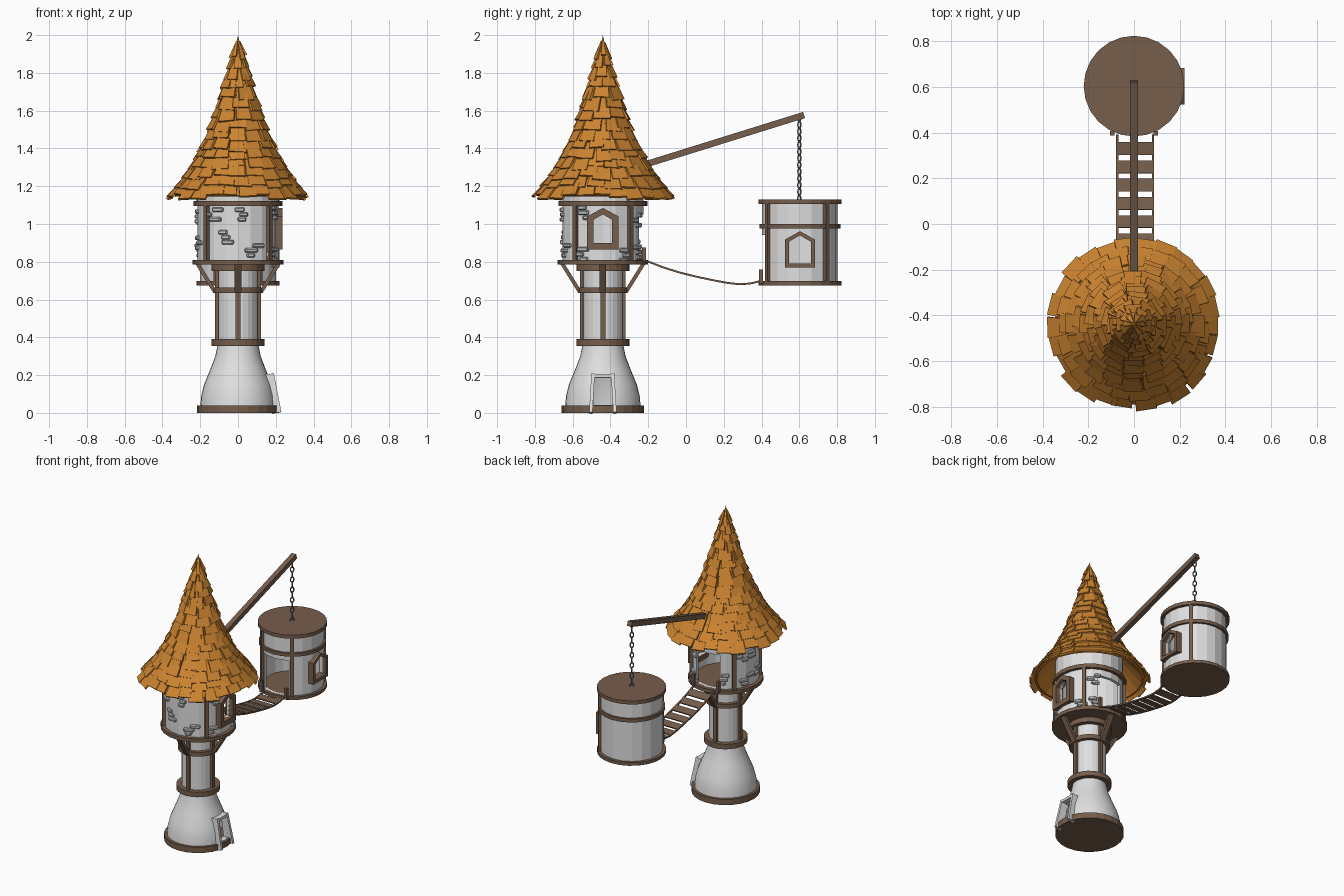
import bpy, bmesh, math, random
from mathutils import Vector, Matrix

random.seed(4)
if "Cube" in bpy.data.objects:
    bpy.data.objects.remove(bpy.data.objects["Cube"])

TY, PY = -0.44, 0.603  # tower axis and hanging room axis
UP = Vector((0, 0, 1))


def material(name, r, g, b):
    m = bpy.data.materials.new(name)
    m.use_nodes = True
    m.diffuse_color = (r, g, b, 1)
    m.node_tree.nodes["Principled BSDF"].inputs["Base Color"].default_value = (r, g, b, 1)
    return m


WOOD = material("brown wood", 0.18, 0.112, 0.072)
ROOF = material("orange shingle", 0.6, 0.23, 0.03)
PLASTER = material("pale plaster", 0.74, 0.74, 0.74)
STONE = material("grey stone", 0.55, 0.56, 0.57)
IRON = material("grey iron", 0.2, 0.21, 0.22)


def finish(name, bm, mat, smooth=False):
    bmesh.ops.recalc_face_normals(bm, faces=bm.faces)
    mesh = bpy.data.meshes.new(name)
    bm.to_mesh(mesh)
    bm.free()
    mesh.materials.append(mat)
    ob = bpy.data.objects.new(name, mesh)
    bpy.context.collection.objects.link(ob)
    if smooth:
        bpy.ops.object.select_all(action="DESELECT")
        ob.select_set(True)
        bpy.context.view_layer.objects.active = ob
        bpy.ops.object.shade_smooth_by_angle()
    return ob


def lathe(name, profile, cy, mat, segs=24, closed=False):
    """Revolve (radius, height) points about the vertical axis at y = cy."""
    bm = bmesh.new()
    vs = [bm.verts.new((r, cy, z)) for r, z in profile]
    pairs = list(zip(vs, vs[1:])) + ([(vs[-1], vs[0])] if closed else [])
    es = [bm.edges.new(p) for p in pairs]
    bmesh.ops.spin(bm, geom=vs + es, cent=(0, cy, 0), axis=UP,
                   angle=math.tau, steps=segs, use_merge=True)
    bmesh.ops.remove_doubles(bm, verts=bm.verts, dist=1e-4)
    return finish(name, bm, mat)


def disc(name, r, z0, z1, cy):
    return lathe(name, [(0, z0), (r, z0), (r, z1), (0, z1)], cy, WOOD)


def band(name, r, z0, z1, cy):
    return lathe(name, [(r - .03, z0), (r, z0), (r, z1), (r - .03, z1)], cy, WOOD, closed=True)


def beam(bm, p, q, w, h, hint=UP):
    """Box from p to q, h thick towards the hint and w thick across it."""
    p, q = Vector(p), Vector(q)
    d = (q - p).normalized()
    s = d.cross(hint).normalized()
    n = s.cross(d)
    m = Matrix((s * w, d * (q - p).length, n * h)).transposed().to_4x4()
    m.translation = (p + q) / 2
    return bmesh.ops.create_cube(bm, size=1, matrix=m)["verts"]


def polar(r, deg, z, cy=TY):
    a = math.radians(deg)
    return Vector((r * math.cos(a), cy + r * math.sin(a), z))


def radial(deg):
    return polar(1, deg, 0, 0)


def prism(name, outline, x0, x1, mat):
    """Extrude a (y, z) outline along x."""
    bm = bmesh.new()
    f = bm.faces.new([bm.verts.new((x0, y, z)) for y, z in outline])
    new = bmesh.ops.extrude_face_region(bm, geom=[f])["geom"]
    bmesh.ops.translate(bm, vec=(x1 - x0, 0, 0),
                        verts=[g for g in new if isinstance(g, bmesh.types.BMVert)])
    return finish(name, bm, mat)


def cut(obs, cutter):
    cutter.hide_render = True
    for ob in obs:
        mod = ob.modifiers.new("opening", "BOOLEAN")
        mod.operation, mod.solver, mod.object = "DIFFERENCE", "EXACT", cutter
        bpy.ops.object.select_all(action="DESELECT")
        ob.select_set(True)
        bpy.context.view_layer.objects.active = ob
        bpy.ops.object.modifier_apply(modifier=mod.name)
    bpy.data.objects.remove(cutter)


def rect(cy, hw, z0, z1):
    return [(cy - hw, z0), (cy + hw, z0), (cy + hw, z1), (cy - hw, z1)]


def window(name, wall, cy, r, z0, z1, hw, t):
    def outline(k):
        return [(cy - hw + k, z0 + k), (cy + hw - k, z0 + k), (cy + hw - k, z1 - .045 - k / 2),
                (cy, z1 - k), (cy - hw + k, z1 - .045 - k / 2)]
    frame = prism(name, outline(0), r - .035, r + .02, WOOD)
    cut([frame, wall], prism("window_cutter", outline(t), .1, .4, WOOD))


def posts(name, angles, r, z0, z1, cy, w=.025):
    bm = bmesh.new()
    for a in angles:
        beam(bm, polar(r, a, z0, cy), polar(r, a, z1, cy), w, .025, radial(a))
    finish(name, bm, WOOD)


# Flared base with a side doorway
disc("base_ring", .218, 0, .04, TY)
base = lathe("base_cone", [(.2, .03), (.195, .09), (.18, .15), (.145, .235), (.12, .3), (.108, .36),
                           (.085, .36), (.095, .3), (.12, .235), (.155, .15), (.17, .03)],
             TY, PLASTER, 32, True)
cut([base], prism("door_cutter", rect(TY, .05, .041, .185), .08, .3, PLASTER))
bpy.context.view_layer.objects.active = base
bpy.ops.object.shade_smooth_by_angle()
bm = bmesh.new()
for s in (-1, 1):
    beam(bm, (.205, TY + s * .064, 0), (.165, TY + s * .052, .205), .018, .05, Vector((1, 0, 0)))
beam(bm, (.168, TY - .06, .197), (.168, TY + .06, .197), .045, .018)
finish("doorway_frame", bm, PLASTER)

# Column with its rings, uprights and braces
lathe("column", [(.106, .35), (.106, .79)], TY, PLASTER, 24)
disc("waist_ring", .14, .355, .39, TY)
band("brace_ring", .13, .635, .665, TY)
band("collar_ring", .14, .75, .785, TY)
cardinals = (0, 90, 180, 270)
posts("column_uprights", cardinals, .108, .38, .77, TY)
bm = bmesh.new()
for a in cardinals:
    beam(bm, polar(.122, a, .64), polar(.215, a, .79), .035, .02, radial(a))
finish("platform_braces", bm, WOOD)

# Upper room
disc("platform", .24, .785, .81, TY)
room = lathe("room_wall", [(.215, .8), (.215, 1.27), (.195, 1.27), (.195, .8)], TY, PLASTER, 20, True)
bm = bmesh.new()
beam(bm, (0, TY + .1, .93), (0, TY + .4, .93), .18, .238)
cut([room], finish("room_door_cutter", bm, WOOD))
band("room_band", .235, 1.095, 1.122, TY)
posts("room_posts", (41, 139, 221, 319), .219, .81, 1.1, TY)
window("room_window", room, TY, .215, .865, 1.085, .083, .034)

# Clusters of raised stones on the room wall
bm = bmesh.new()
for a, z in ((-80, 1.05), (-112, .93), (-66, .86), (-33, .84), (-30, 1.06), (30, .835), (55, .85),
             (58, 1.02), (125, .88), (150, 1.03), (178, 1.04), (195, .9), (165, .86), (232, 1.05)):
    for i in range(3):
        b = a + random.uniform(-9, 9)
        t = radial(b).cross(UP) * random.uniform(.02, .036)
        c = polar(.216, b, z + (i - 1) * .026)
        beam(bm, c - t, c + t, .024, .024, UP.cross(t.normalized()))
bmesh.ops.bevel(bm, geom=bm.edges[:], offset=.006, segments=1, affect="EDGES")
finish("wall_stones", bm, STONE)

# Roof: hollow core covered by rows of shingles
slope = [(.35, 1.15), (.245, 1.285), (.16, 1.445), (.092, 1.63), (.035, 1.84), (0, 2.0)]
lathe("roof_core", slope + [(0, 1.9), (.18, 1.32), (.335, 1.145)], TY, ROOF, 24, True)


def on_slope(z):
    for (r0, z0), (r1, z1) in zip(slope, slope[1:]):
        if z <= z1:
            return r0 + (r1 - r0) * (z - z0) / (z1 - z0)
    return 0


bm = bmesh.new()
z, row = 1.145, 0
while z < 1.9:
    r = on_slope(z)
    count = max(6, round(math.tau * r / .085))
    step = 360 / count
    for i in range(count):
        a = (i + .5 * (row % 2) + random.uniform(-.15, .15)) * step
        low = z + random.uniform(-.014, .012)
        high = min(low + .085, 1.97)
        p = polar(on_slope(low) + random.uniform(.011, .02), a, low)
        q = polar(on_slope(high) + .002, a + random.uniform(-.1, .1) * step, high)
        w = math.tau * r / count * random.uniform(.95, 1.15)
        vs = beam(bm, p, q, w, .012, radial(a))
        # Narrow the upper end to follow the cone
        k = max(.3, on_slope(high) / r)
        for v in vs:
            if v.co.z > (low + high) / 2:
                v.co = q + (v.co - q) * k
    z += .05 if z < 1.4 else .055
    row += 1
finish("roof_shingles", bm, ROOF)

# Hoist beam and chain
bm = bmesh.new()
beam(bm, (0, -.28, 1.295), (0, .625, 1.577), .034, .034)
finish("hoist_beam", bm, WOOD)
link_mesh = None
for i in range(13):
    if link_mesh is None:
        bpy.ops.mesh.primitive_torus_add(major_segments=12, minor_segments=6,
                                         major_radius=.011, minor_radius=.004)
        link = bpy.context.object
        link_mesh = link.data
        link_mesh.transform(Matrix.Diagonal((1, 1.6, 1, 1)))
        link_mesh.transform(Matrix.Rotation(math.pi / 2, 4, "X"))
        link_mesh.materials.append(IRON)
    else:
        link = bpy.data.objects.new("link", link_mesh)
        bpy.context.collection.objects.link(link)
    link.name = f"chain_link_{i + 1}"
    link.location = (0, .6, 1.135 + i * .0355)
    link.rotation_euler.z = math.pi / 4 + i * math.pi / 2

# Hanging room
disc("hanging_floor", .22, .675, .697, PY)
disc("hanging_lid", .22, 1.105, 1.13, PY)
band("hanging_band", .214, .976, 1.0, PY)
pod = lathe("hanging_wall", [(.2, .69), (.2, 1.11), (.18, 1.11), (.18, .69)], PY, PLASTER, 20, True)
bm = bmesh.new()
beam(bm, (0, PY - .4, .82), (0, PY - .1, .82), .19, .244)
cut([pod], finish("hanging_door_cutter", bm, WOOD))
posts("hanging_posts", (-56, 43, 236), .202, .69, 1.11, PY)
window("hanging_window", pod, PY, .2, .77, .962, .08, .022)

# Rope bridge with end posts and slats
path = [(-.21, .805), (-.12, .77), (-.03, .742), (.06, .72), (.15, .701), (.22, .688),
        (.285, .681), (.34, .685), (.39, .697)]
bm = bmesh.new()
for s in (-1, 1):
    x = .005 + s * .078
    for (y0, z0), (y1, z1) in zip(path, path[1:]):
        beam(bm, (x, y0, z0), (x, y1, z1), .01, .01)
finish("bridge_ropes", bm, WOOD)
bm = bmesh.new()
for i in range(7):
    y = -.15 + i * .08
    for (y0, z0), (y1, z1) in zip(path, path[1:]):
        if y0 <= y < y1:
            d = Vector((0, y1 - y0, z1 - z0)).normalized() * .028
            c = Vector((.005, y, z0 + (z1 - z0) * (y - y0) / (y1 - y0)))
            beam(bm, c - d, c + d, .156, .008)
finish("bridge_slats", bm, WOOD)
bm = bmesh.new()
for s in (-1, 1):
    for y, z in ((-.222, .8), (.397, .685)):
        beam(bm, (s * .095, y, z), (s * .095, y, z + .075), .02, .02, Vector((0, 1, 0)))
finish("bridge_posts", bm, WOOD)
